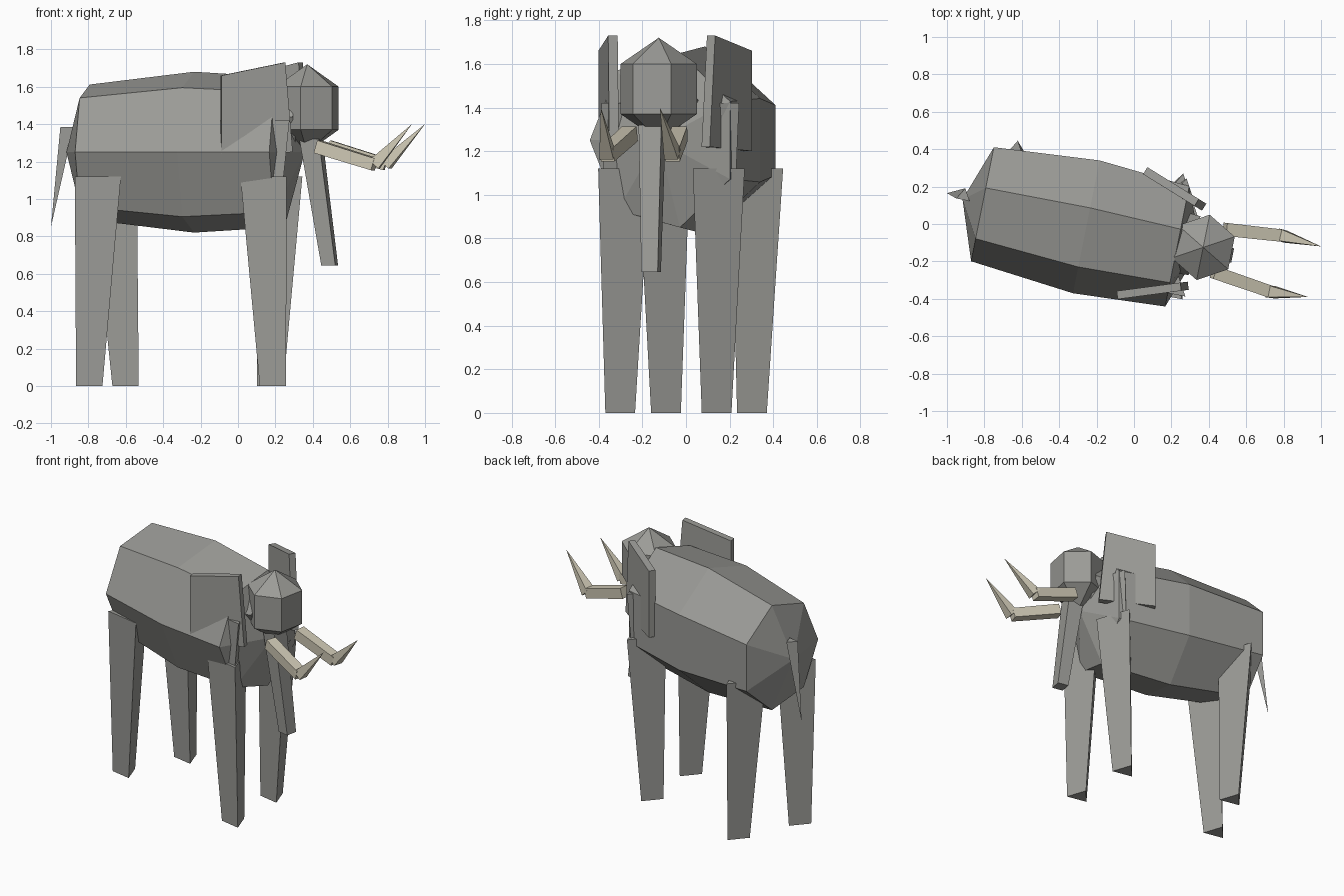
import bpy, bmesh, math
from mathutils import Vector, Matrix

if "Cube" in bpy.data.objects:
    bpy.data.objects.remove(bpy.data.objects["Cube"])

YAW = math.radians(-11.3)          # whole animal is turned slightly
TURN = Matrix.Rotation(YAW, 3, 'Z')


def material(name, rgb):
    m = bpy.data.materials.new(name)
    m.diffuse_color = (*rgb, 1)
    m.use_nodes = True
    m.node_tree.nodes["Principled BSDF"].inputs["Base Color"].default_value = m.diffuse_color
    return m


HIDE = material("grey_hide", (0.33, 0.33, 0.31))
IVORY = material("ivory", (0.62, 0.58, 0.46))


def loft(name, rings, mat=HIDE):
    """Skin a list of rings; a ring with one point is a closing tip."""
    bm = bmesh.new()
    vs = [[bm.verts.new(p) for p in r] for r in rings]
    for a, b in zip(vs, vs[1:]):
        n = max(len(a), len(b))
        for i in range(n):
            j = (i + 1) % n
            if len(a) == 1:
                bm.faces.new((a[0], b[i], b[j]))
            elif len(b) == 1:
                bm.faces.new((a[i], a[j], b[0]))
            else:
                bm.faces.new((a[i], a[j], b[j], b[i]))
    for end in (vs[0], vs[-1]):
        if len(end) > 2:
            bm.faces.new(end)
    bmesh.ops.recalc_face_normals(bm, faces=bm.faces)
    me = bpy.data.meshes.new(name)
    bm.to_mesh(me)
    bm.free()
    me.materials.append(mat)
    ob = bpy.data.objects.new(name, me)
    bpy.context.collection.objects.link(ob)
    return ob


def flat_ring(c, r, n, start=90):
    """Horizontal regular ring that follows the body's turn."""
    c = Vector(c)
    if r == 0:
        return [c]
    angles = [math.radians(start + 360 * i / n) for i in range(n)]
    return [c + TURN @ Vector((r * math.cos(a), r * math.sin(a), 0)) for a in angles]


def body_ring(u, v, z, rv, rz, n=7):
    """Upright ring across the body's long axis."""
    angles = [math.pi + 2 * math.pi * i / n for i in range(n)]
    return [TURN @ Vector((u, v + rv * math.cos(a), z + rz * math.sin(a))) for a in angles]


def square_ring(c, axis, w):
    """Square ring across a direction, with a level top edge."""
    c, d = Vector(c), Vector(axis).normalized()
    s = d.cross(Vector((0, 0, 1))).normalized()
    t = s.cross(d)
    return [c + (s * a + t * b) * w / 2 for a, b in ((-1, -1), (1, -1), (1, 1), (-1, 1))]


# Trunk of the body: seven-sided barrel with pointed ends
loft("body", [
    [TURN @ Vector((-0.925, -0.05, 1.25))],
    body_ring(-0.815, -0.039, 1.25, 0.327, 0.371),
    body_ring(-0.247, -0.046, 1.25, 0.381, 0.441),
    body_ring(0.25, -0.055, 1.25, 0.345, 0.41),
    [TURN @ Vector((0.375, -0.055, 1.25))]])

# Neck, mostly hidden between body and head
loft("neck", [body_ring(0.1, -0.05, 1.40, 0.18, 0.18, 6),
              body_ring(0.34, -0.05, 1.44, 0.16, 0.16, 6)])

# Head: six-sided, pointed above and below
HEAD = (0.37, -0.125)
loft("head", [flat_ring((*HEAD, z), r, 6)
              for z, r in ((1.25, 0), (1.37, 0.178), (1.60, 0.178), (1.72, 0))])

# Legs: three-sided, tapering down, caught mid-step
LEGS = {
    "front_right_leg": ((0.195, -0.315), (0.15, -0.307)),
    "front_left_leg": ((0.18, 0.127), (0.235, 0.127)),
    "back_right_leg": ((-0.787, -0.105), (-0.735, -0.125)),
    "back_left_leg": ((-0.593, 0.289), (-0.65, 0.303)),
}
for name, (foot, hip) in LEGS.items():
    loft(name, [flat_ring((*foot, 0.0), 0.083, 3),
                flat_ring((*hip, 1.12), 0.145, 3)])

# Shoulders: short leaning prisms above the front legs
for side, lo, hi in (("right", (0.17, -0.32, 1.06), (0.215, -0.335, 1.42)),
                     ("left", (0.24, 0.14, 1.06), (0.265, 0.165, 1.42))):
    loft(side + "_shoulder", [flat_ring(lo, 0.09, 3), flat_ring(hi, 0.08, 3)])

# Ears: flat slabs flaring away from the head
EARS = {
    "right_ear": [(-0.09, -0.38, 1.66), (0.25, -0.335, 1.73),
                  (0.29, -0.33, 1.25), (-0.09, -0.38, 1.24)],
    "left_ear": [(0.06, 0.285, 1.66), (0.335, 0.115, 1.73),
                 (0.375, 0.09, 1.22), (0.06, 0.285, 1.20)],
}
for name, pts in EARS.items():
    p = [Vector(q) for q in pts]
    along = p[1] - p[0]
    off = Vector((-along.y, along.x, 0)).normalized() * 0.022
    loft(name, [[q - off for q in p], [q + off for q in p]])

# Nose trunk: tapered box hanging forward
loft("nose_trunk", [flat_ring((0.39, -0.155, 1.32), 0.075, 4, 45),
                    flat_ring((0.49, -0.16, 0.645), 0.054, 4, 45)])

# Tusks: a straight base piece, then an upturned point
TUSKS = {
    "right_tusk": ((0.44, -0.262, 1.275), (0.73, -0.362, 1.185), (0.93, -0.39, 1.40)),
    "left_tusk": ((0.50, -0.03, 1.275), (0.79, -0.062, 1.185), (1.0, -0.12, 1.40)),
}
for name, pts in TUSKS.items():
    root, bend, tip = map(Vector, pts)
    d1, d2 = bend - root, tip - bend
    loft(name + "_base", [square_ring(root - d1 * 0.05, d1, 0.07),
                          square_ring(bend, d1, 0.066)], IVORY)
    loft(name + "_point", [square_ring(bend, d2, 0.066), [tip]], IVORY)

# Tail: thin three-sided spike
loft("tail", [flat_ring((-0.91, 0.15, 1.385), 0.042, 3),
              [Vector((-1.0, 0.165, 0.85))]])
